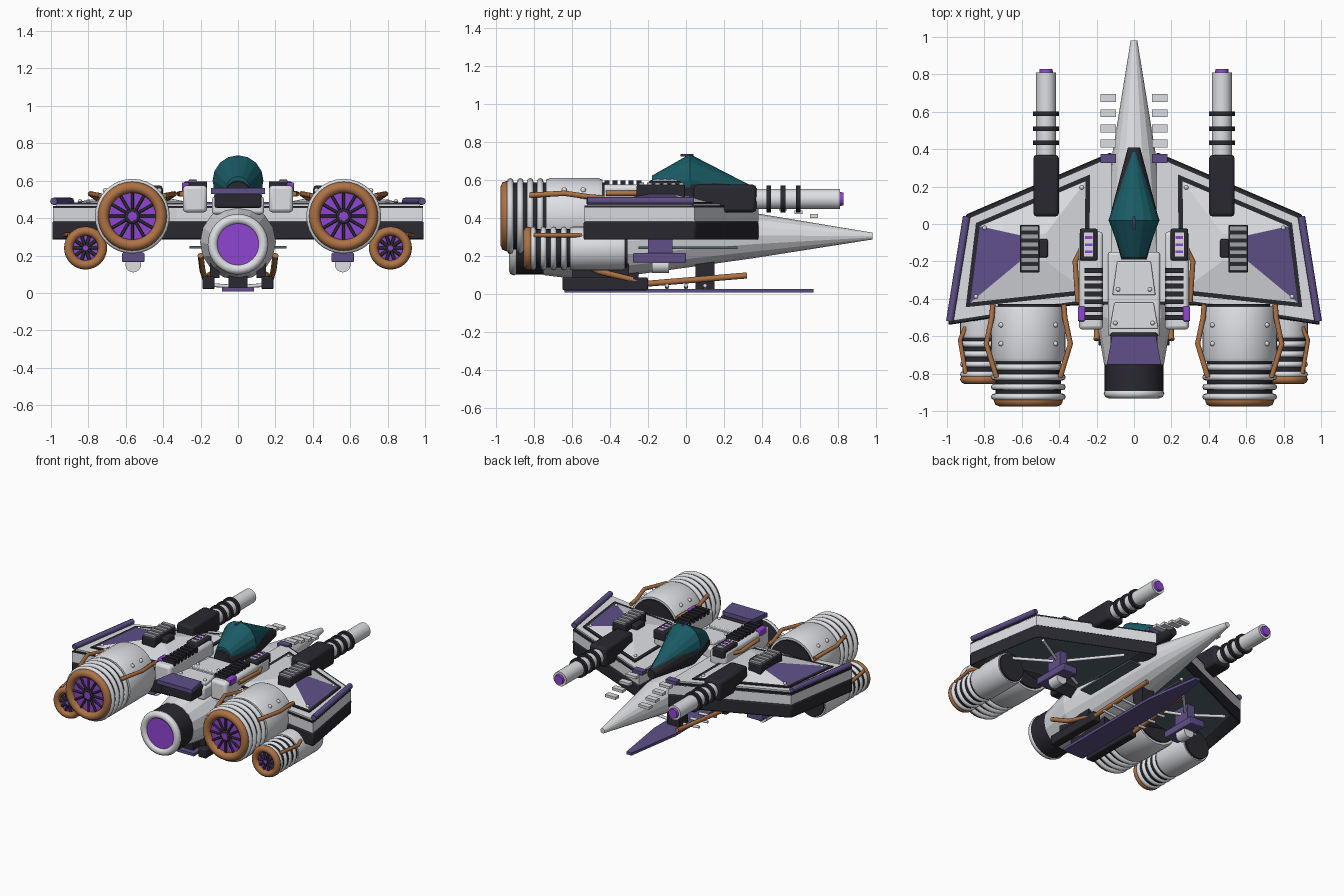
import bpy, bmesh
from math import pi, cos, sin, radians
from mathutils import Vector

cube = bpy.data.objects.get("Cube")
if cube:
    bpy.data.objects.remove(cube)


def material(name, rgb):
    m = bpy.data.materials.new(name)
    m.use_nodes = True
    m.diffuse_color = (*rgb, 1)
    m.node_tree.nodes["Principled BSDF"].inputs["Base Color"].default_value = (*rgb, 1)
    return m


WHITE = material("hull white", (.73, .74, .77))
GREY = material("vent grey", (.36, .37, .39))
DARK = material("charcoal", (.022, .022, .03))
MAUVE = material("dull purple", (.115, .08, .25))
GLOW = material("bright purple", (.28, .06, .65))
COPPER = material("copper", (.42, .17, .06))
TEAL = material("teal glass", (.01, .105, .13))
SLATE = material("slate", (.09, .125, .155))
SIDES = ((1, "left"), (-1, "right"))


def finish(bm, name, mats, bevel=0, smooth=True):
    bmesh.ops.recalc_face_normals(bm, faces=bm.faces)
    me = bpy.data.meshes.new(name)
    bm.to_mesh(me)
    bm.free()
    ob = bpy.data.objects.new(name, me)
    bpy.context.collection.objects.link(ob)
    for m in mats:
        me.materials.append(m)
    if bevel:
        mod = ob.modifiers.new("Bevel", "BEVEL")
        mod.width, mod.segments = bevel, 2
    if smooth:
        bpy.ops.object.select_all(action="DESELECT")
        ob.select_set(True)
        bpy.context.view_layer.objects.active = ob
        bpy.ops.object.shade_smooth_by_angle(angle=radians(35))
    return ob


def prism(name, pts, z0, z1, mat, s=1, top=None, bevel=0):
    """Outline raised from z0 to z1, optionally tapering to a second outline."""
    bm = bmesh.new()
    low = [bm.verts.new((s * x, y, z0)) for x, y in pts]
    high = [bm.verts.new((s * x, y, z1)) for x, y in (top or pts)]
    bm.faces.new(low)
    bm.faces.new(high)
    for i in range(len(low)):
        j = (i + 1) % len(low)
        bm.faces.new((low[i], low[j], high[j], high[i]))
    return finish(bm, name, [mat], bevel, bool(bevel))


def box(name, x, y, z, mat, bevel=0):
    """Box from (min, max) pairs."""
    return prism(name, [(x[0], y[0]), (x[1], y[0]), (x[1], y[1]), (x[0], y[1])],
                 z[0], z[1], mat, bevel=bevel)


def lathe(name, x, rings, mat, n=32, smooth=True):
    """Round body along y; rings are (y, radius, centre height)."""
    bm = bmesh.new()
    loops = [[bm.verts.new((x + r * cos(2 * pi * i / n), y, z + r * sin(2 * pi * i / n)))
              for i in range(n)] for y, r, z in rings]
    for a, b in zip(loops, loops[1:]):
        for i in range(n):
            j = (i + 1) % n
            bm.faces.new((a[i], a[j], b[j], b[i]))
    bm.faces.new(loops[0])
    bm.faces.new(loops[-1])
    return finish(bm, name, [mat], 0, smooth)


def ring(name, x, y, z, major, minor, mat):
    bpy.ops.mesh.primitive_torus_add(location=(x, y, z), rotation=(pi / 2, 0, 0), major_radius=major,
                                     minor_radius=minor, major_segments=32, minor_segments=8)
    ob = bpy.context.object
    ob.name = name
    ob.data.materials.append(mat)
    bpy.ops.object.shade_smooth()


def pipe(name, pts, r, mat, s=1):
    cu = bpy.data.curves.new(name, "CURVE")
    cu.dimensions, cu.bevel_depth, cu.bevel_resolution = "3D", r, 2
    cu.use_fill_caps = True
    sp = cu.splines.new("POLY")
    sp.points.add(len(pts) - 1)
    for p, (x, y, z) in zip(sp.points, pts):
        p.co = (s * x, y, z, 1)
    cu.materials.append(mat)
    bpy.context.collection.objects.link(bpy.data.objects.new(name, cu))


def rivet(name, x, y, z, r=.012):
    bpy.ops.mesh.primitive_uv_sphere_add(segments=10, ring_count=6, radius=r, location=(x, y, z))
    bpy.context.object.name = name
    bpy.context.object.data.materials.append(WHITE)
    bpy.ops.object.shade_smooth()


def engine(name, x, z, r, front, mid, back, lip, hole, blades, blade_r):
    """Barrel, ribbed rear, copper lip (outer radius) and bladed exhaust (hole radius)."""
    lathe(name + "_barrel", x, [(front, r * .96, z), (front - .02, r, z), (mid + .02, r, z), (mid, r * .96, z)], WHITE)
    lathe(name + "_front_cap", x, [(front + .012, r * .88, z), (front - .01, r * .88, z)], DARK)
    lathe(name + "_core", x, [(mid + .02, r * .88, z), (back + .04, r * .88, z)], DARK)
    for k in range(4):
        y = mid + (back + .03 - mid) * (k + .6) / 4
        ring(f"{name}_rib_{k}", x, y, z, r - .017, .017, WHITE)
    thick = (lip - hole) / 2
    ring(name + "_lip", x, back + thick, z, lip - thick, thick, COPPER)
    lathe(name + "_exhaust", x, [(back + .05, hole * 1.05, z), (back + .03, hole * 1.05, z)], GLOW)
    for k in range(blades):
        a = 2 * pi * k / blades
        tip = [(x + hole * q * cos(a), back + .026, z + hole * q * sin(a)) for q in (.2, 1)]
        pipe(f"{name}_blade_{k}", tip, blade_r, DARK)
    ring(name + "_hub_ring", x, back + .024, z, hole * .25, hole * .08, DARK)
    lathe(name + "_hub", x, [(back + .03, hole * .2, z), (back + .012, hole * .2, z)], GLOW)


# Central fuselage, tail and canopy
lathe("nose_fuselage", 0, [(.98, .018, .305), (.35, .12, .308), (-.5, .203, .272), (-.75, .16, .26)], WHITE, 16, False)
lathe("tail_sleeve", 0, [(-.74, .157, .26), (-.91, .157, .26)], DARK)
ring("tail_ring", 0, -.905, .26, .135, .027, WHITE)
lathe("tail_glow", 0, [(-.9, .116, .26), (-.912, .116, .26)], GLOW)
lathe("canopy_base", 0, [(.408, .033, .505), (.03, .132, .56), (-.19, .066, .53)], DARK, 16, False)
lathe("canopy", 0, [(.385, .014, .534), (.02, .136, .6), (-.18, .062, .56)], TEAL, 16, False)
pipe("canopy_fin", [(0, .04, .73), (0, -.03, .73)], .006, MAUVE)

# Dorsal spine
box("spine", (-.14, .14), (-.6, -.15), (.42, .515), WHITE, .015)
box("spine_rear", (-.125, .125), (-.73, -.58), (.455, .53), DARK, .01)
for k, (y0, y1, w) in enumerate([(-.38, -.2, .115), (-.56, -.42, .13)]):
    prism(f"spine_plate_{k}", [(-w, y0), (w, y0), (w - .025, y1), (-w + .025, y1)], .51, .535, WHITE, bevel=.006)
    for s, side in SIDES:
        rivet(f"spine_rivet_{k}_{side}", s * (w - .03), y0 + .03, .537)
prism("tail_panel", [(-.145, -.75), (.145, -.75), (.118, -.6), (-.118, -.6)], .53, .56, MAUVE)

# Keel ski and central strut
prism("keel_ski", [(-.085, -.64), (.085, -.64), (.085, .25), (.02, .67), (-.02, .67), (-.085, .25)], .008, .028, MAUVE)
box("keel_strut", (-.05, .05), (.05, .15), (.02, .2), DARK)
box("keel_rear_strut", (-.05, .05), (-.6, -.25), (.02, .12), DARK)

WING = [(.12, .385), (.9, .05), (.995, -.54), (.33, -.435), (.12, -.435)]
DECK = [(.12, .38), (.897, .046), (.99, -.535), (.33, -.431), (.12, -.431)]
TOP = [(.12, .36), (.882, .032), (.972, -.518), (.33, -.418), (.12, -.418)]
FRAME = [(.235, .265), (.845, .005), (.9, -.445), (.24, -.375)]
PANEL = [(.26, .228), (.825, -.012), (.875, -.42), (.264, -.353)]
PEAK = [(.47, -.05), (.61, -.06), (.61, -.2), (.47, -.2)]

for s, side in SIDES:
    def nm(part):
        return f"{part}_{side}"

    def sx(a, b):
        return tuple(sorted((s * a, s * b)))

    # Wing: dark belt with recessed belly, white deck, framed sloping panel
    belt = prism(nm("wing_belt"), WING, .28, .385, DARK, s, bevel=.012)
    belt.data.materials.append(SLATE)
    bm = bmesh.new()
    bm.from_mesh(belt.data)
    belly = min(bm.faces, key=lambda f: f.calc_center_median().z)
    bmesh.ops.inset_region(bm, faces=[belly], thickness=.07)
    bmesh.ops.translate(bm, verts=belly.verts, vec=Vector((0, 0, .07)))
    belly.material_index = 1
    bm.to_mesh(belt.data)
    bm.free()
    prism(nm("wing_deck"), DECK, .38, .455, WHITE, s)
    prism(nm("wing_seam"), DECK, .45, .465, DARK, s)
    prism(nm("wing_top"), TOP, .46, .476, WHITE, s)
    prism(nm("panel_frame"), FRAME, .47, .484, DARK, s)
    panel = prism(nm("wing_panel"), PANEL, .485, .525, WHITE, s, PEAK)
    panel.data.materials.append(MAUVE)
    for f in panel.data.polygons:
        f.material_index = int(f.normal.x * s > .1)
    for k, (x, y) in enumerate(PANEL):
        rivet(nm(f"panel_rivet_{k}"), s * (x * .92 + .04), y * .9 - .01, .49)
    pipe(nm("wingtip_bar"), [(.895, .04, .49), (.985, -.52, .49)], .02, MAUVE, s)

    # Ribbed vent on the panel
    box(nm("vent"), sx(.505, .61), (-.26, -.005), (.49, .575), DARK, .008)
    for k in range(6):
        y = -.235 + k * .042
        box(nm(f"vent_slat_{k}"), sx(.51, .605), (y - .013, y + .013), (.56, .587), GREY)
    box(nm("vent_motor"), sx(.46, .51), (-.18, -.08), (.49, .56), DARK, .01)

    # Gun
    box(nm("gun_housing"), sx(.402, .538), (.04, .37), (.43, .575), DARK, .018)
    lathe(nm("gun_barrel"), s * .47, [(.35, .053, .5), (.81, .053, .5)], WHITE, 24)
    lathe(nm("gun_tip"), s * .47, [(.8, .038, .5), (.828, .034, .5)], GLOW, 24)
    for k, y in enumerate((.435, .51, .59)):
        lathe(nm(f"gun_ring_{k}"), s * .47, [(y - .012, .07, .5), (y + .012, .07, .5)], DARK)

    # Shoulder pod with ribs and lamps
    box(nm("shoulder_pod"), sx(.165, .295), (-.565, -.04), (.43, .575), WHITE, .02)
    for k in range(7):
        y = -.5 + k * .042
        box(nm(f"pod_rib_{k}"), sx(.165, .265), (y - .013, y + .013), (.56, .597), DARK)
    box(nm("lamp_box"), sx(.195, .29), (-.195, -.025), (.53, .595), DARK, .008)
    box(nm("lamp_plate"), sx(.218, .267), (-.175, -.045), (.59, .602), WHITE)
    for k in range(3):
        y = -.148 + k * .038
        box(nm(f"lamp_{k}"), sx(.223, .262), (y - .007, y + .007), (.6, .607), GLOW)
    box(nm("pod_light"), sx(.262, .3), (-.52, -.44), (.54, .59), GLOW, .006)
    pipe(nm("pod_pipe"), [(.28, -.13, .53), (.315, -.2, .53), (.3, -.42, .53)], .014, COPPER, s)

    # Tabs beside the nose, stepping down with its slope
    for k in range(4):
        y, z = .43 + k * .081, .47 - k * .02
        box(nm(f"nose_tab_{k}"), sx(.095, .18), (y - .021, y + .021), (z - .01, z + .01), WHITE)
    box(nm("nose_marker"), sx(.095, .18), (.325, .375), (.46, .485), MAUVE)

    # Engines and their pipes
    engine(nm("main_engine"), s * .565, .41, .2, -.44, -.735, -.975, .185, .125, 12, .008)
    engine(nm("outer_engine"), s * .815, .24, .115, -.32, -.61, -.855, .115, .066, 10, .009)
    for k, d in enumerate((-1, 1)):
        pipe(nm(f"engine_pipe_{k}"), [(.565 + d * h, y, z) for h, y, z in
             ((.19, -.43, .505), (.195, -.5, .51), (.225, -.64, .53), (.17, -.82, .52))], .014, COPPER, s)
        for y in (-.54, -.64):
            rivet(nm(f"engine_rivet_{k}"), s * (.565 + d * .145), y, .547, .014)
    pipe(nm("outer_pipe"), [(.9, -.55, .31), (.93, -.62, .31), (.9, -.8, .31)], .012, COPPER, s)

    # Belly turret, braces and landing gear
    box(nm("turret_neck"), sx(.53, .59), (-.2, -.07), (.2, .36), MAUVE)
    box(nm("turret"), sx(.5, .62), (-.28, 0), (.165, .215), MAUVE, .006)
    lathe(nm("turret_barrel"), s * .56, [(-.18, .042, .152), (-.09, .042, .152)], WHITE, 20)
    for k, (x, y) in enumerate([(.25, .2), (.8, .0), (.85, -.35), (.25, -.3)]):
        pipe(nm(f"belly_brace_{k}"), [(.56, -.13, .3), (x, y, .32)], .011, WHITE, s)
    box(nm("belly_rail"), sx(.17, .26), (-.25, .27), (.238, .25), SLATE)
    box(nm("gear_block"), sx(.125, .19), (-.65, -.2), (.02, .088), DARK, .008)
    box(nm("gear_mount"), sx(.1, .15), (-.6, -.3), (.08, .16), DARK)
    pipe(nm("gear_pipe"), [(.2, -.62, .2), (.19, -.46, .12), (.17, -.2, .055), (.15, .32, .098)], .016, COPPER, s)
    for k in range(3):
        y = -.1 + k * .1
        pipe(nm(f"ski_stay_{k}"), [(.04, y, .035), (.18, y, .045)], .01, WHITE, s)
